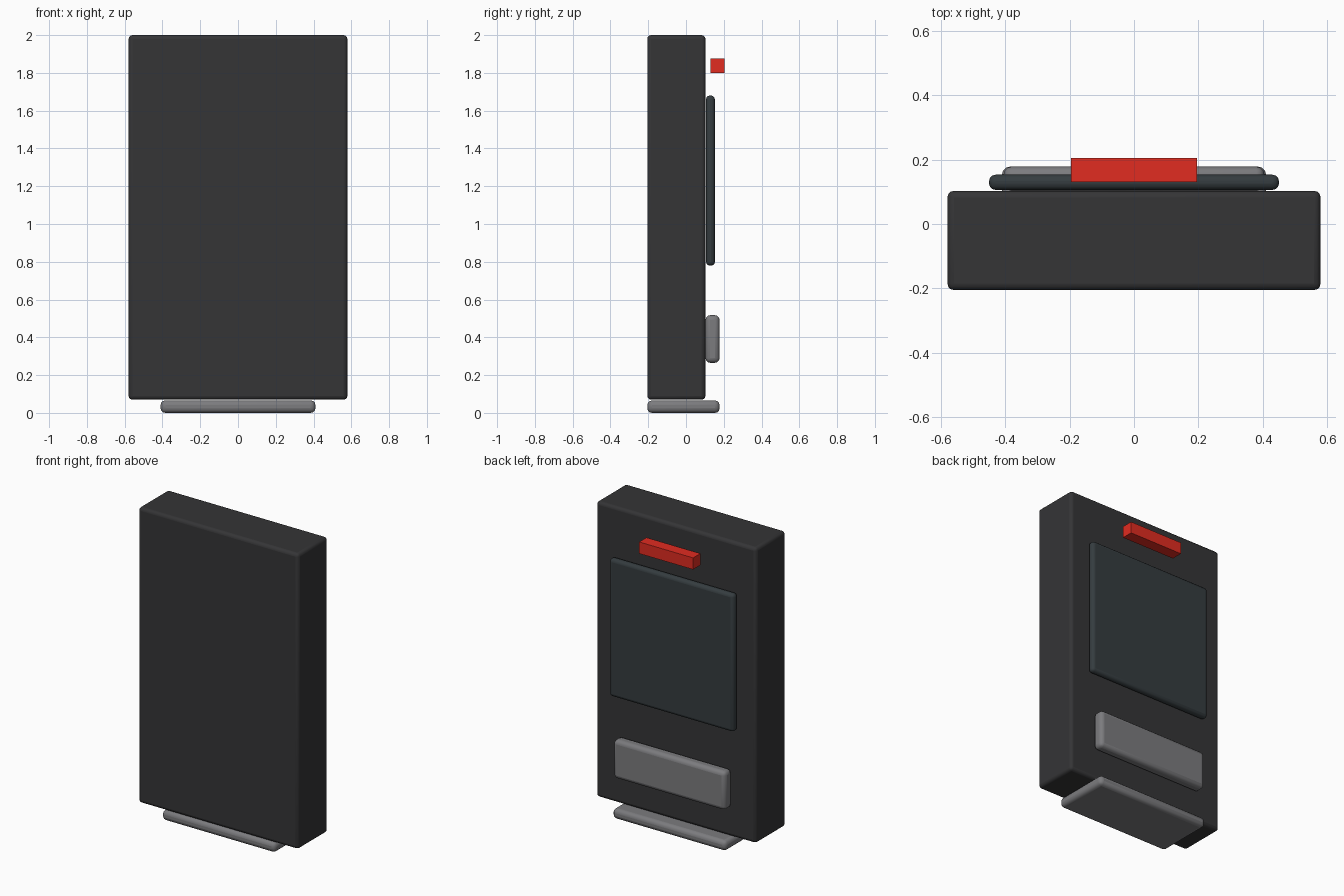
import bpy

if "Cube" in bpy.data.objects:
    bpy.data.objects.remove(bpy.data.objects["Cube"])


def material(name, color):
    mat = bpy.data.materials.new(name)
    mat.diffuse_color = (*color, 1)
    mat.use_nodes = True
    mat.node_tree.nodes["Principled BSDF"].inputs["Base Color"].default_value = mat.diffuse_color
    return mat


def box(name, x, y, z, mat=None, bevel=0.0):
    """Box symmetric in x, spanning the y and z ranges, with rounded edges."""
    bpy.ops.mesh.primitive_cube_add(
        size=1, location=(0, sum(y) / 2, sum(z) / 2))
    ob = bpy.context.object
    ob.name = name
    ob.scale = (2 * x, y[1] - y[0], z[1] - z[0])
    bpy.ops.object.transform_apply(location=False, rotation=False, scale=True)
    if mat:
        ob.data.materials.append(mat)
    if bevel:
        mod = ob.modifiers.new("rounded_edges", "BEVEL")
        mod.width = bevel
        mod.segments = 3
        bpy.ops.object.shade_smooth_by_angle()
    return ob


dark = material("dark_casing", (0.035, 0.035, 0.037))
glass = material("dark_glass", (0.035, 0.045, 0.05))
grey = material("grey_metal", (0.2, 0.2, 0.21))
red = material("red_light", (0.75, 0.025, 0.015))

# Main cabinet
box("cabinet", 0.579, (-0.205, 0.103), (0.07, 2.0), dark, 0.02)
# Foot plate under the cabinet
box("foot_plate", 0.41, (-0.205, 0.178), (0.0, 0.066), grey, 0.025)
# Display on the face of the cabinet
box("screen", 0.45, (0.106, 0.153), (0.78, 1.68), glass, 0.02)
# Lower raised panel
box("lower_panel", 0.405, (0.103, 0.178), (0.265, 0.517), grey, 0.025)
# Red indicator bar, standing off the face
box("indicator_bar", 0.195, (0.13, 0.205), (1.8, 1.876), red)
